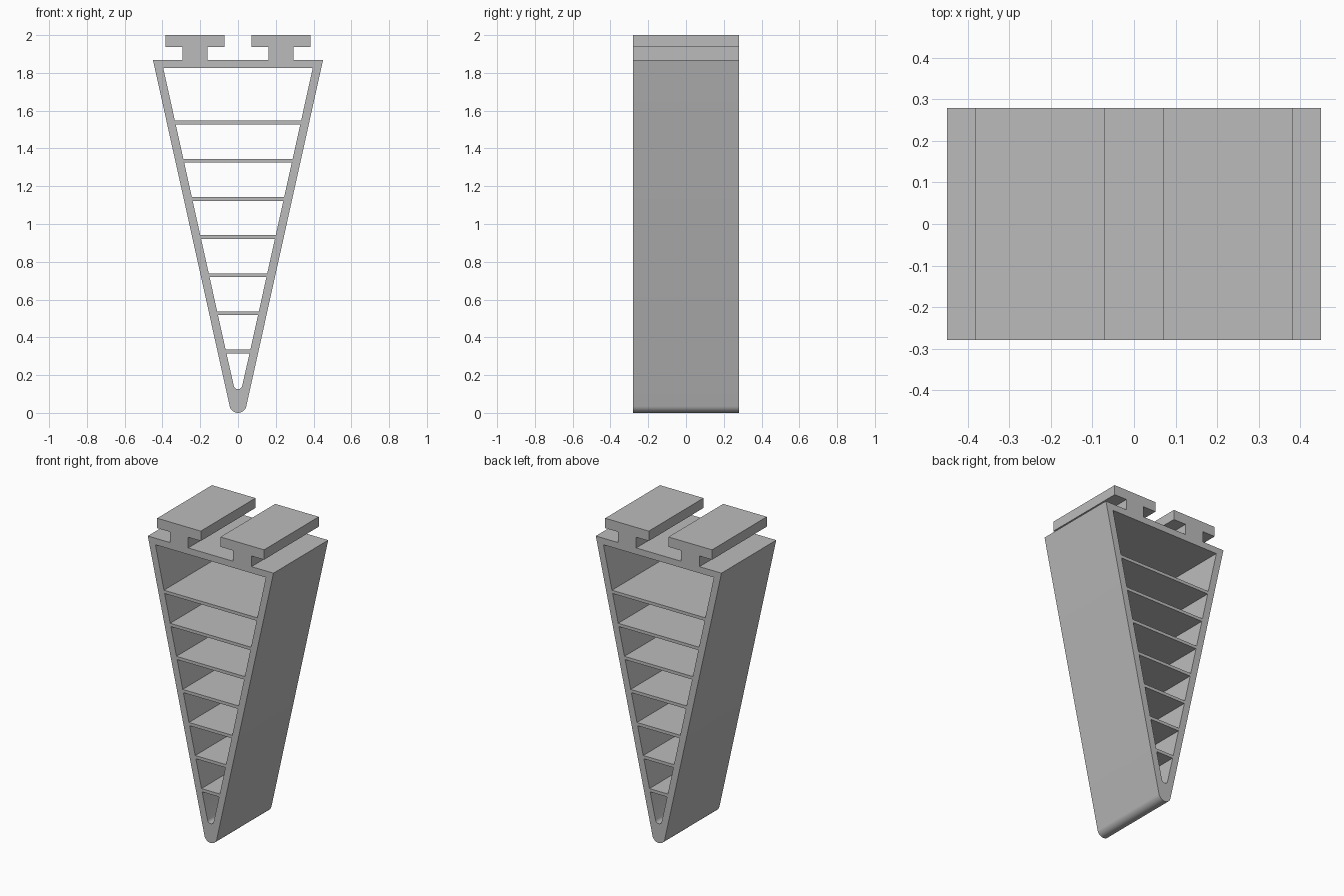
import bpy, bmesh, math
from mathutils import Vector

cube = bpy.data.objects.get("Cube")
if cube:
    bpy.data.objects.remove(cube, do_unlink=True)

HALF_DEPTH = 0.28
SHOULDER_Z, SHOULDER_X = 1.867, 0.45     # top corners of the wedge
TIP_R = 0.045                            # rounded lower tip
ANGLE = math.atan(0.2216)                # lean of the side walls
SLOPE = math.tan(ANGLE)
WALL = 0.045                             # horizontal wall thickness
RIB, PITCH, RIBS = 0.02, 0.202, 7
RAIL_X, CAP_HALF, STEM_HALF, CAP_Z = 0.2265, 0.156, 0.066, 1.936


def inner_x(z):
    return SHOULDER_X - WALL - (SHOULDER_Z - z) * SLOPE


def arc(radius, centre_z, steps=16):
    """Lower arc tangent to both walls, from left to right."""
    start, end = math.pi + ANGLE, 2 * math.pi - ANGLE
    angles = [start + (end - start) * i / steps for i in range(steps + 1)]
    return [(radius * math.cos(a), centre_z + radius * math.sin(a)) for a in angles]


def rail(cx):
    """T-shaped rail outline, from its right foot to its left foot."""
    right = [(STEM_HALF, SHOULDER_Z), (STEM_HALF, CAP_Z), (CAP_HALF, CAP_Z), (CAP_HALF, 2.0)]
    left = [(-x, z) for x, z in reversed(right)]
    return [(cx + x, z) for x, z in right + left]


# Outer outline: tip, shoulders and the two rails
outline = arc(TIP_R, TIP_R) + [(SHOULDER_X, SHOULDER_Z)]
outline += rail(RAIL_X) + rail(-RAIL_X) + [(-SHOULDER_X, SHOULDER_Z)]
loops = [outline]

# Openings between the ribs, from the top down
top = 1.825
for i in range(RIBS):
    low = 1.547 - i * PITCH
    loops.append([(-inner_x(low), low), (inner_x(low), low),
                  (inner_x(top), top), (-inner_x(top), top)])
    top = low - RIB

# Lowest opening with a rounded bottom
r = 0.0225
cz = 0.125 + r
loops.append(arc(r, cz, 10) + [(inner_x(top), top), (-inner_x(top), top)])

# Fill the profile and extrude it through the depth
bm = bmesh.new()
edges = []
for loop in loops:
    verts = [bm.verts.new((x, -HALF_DEPTH, z)) for x, z in loop]
    edges += [bm.edges.new((v, verts[(i + 1) % len(verts)])) for i, v in enumerate(verts)]
bmesh.ops.triangle_fill(bm, edges=edges, use_beauty=True, use_dissolve=False)
result = bmesh.ops.extrude_face_region(bm, geom=bm.faces[:])
moved = [g for g in result["geom"] if isinstance(g, bmesh.types.BMVert)]
bmesh.ops.translate(bm, verts=moved, vec=Vector((0, 2 * HALF_DEPTH, 0)))
bmesh.ops.recalc_face_normals(bm, faces=bm.faces[:])

mesh = bpy.data.meshes.new("ribbed_wedge")
bm.to_mesh(mesh)
bm.free()
wedge = bpy.data.objects.new("ribbed_wedge", mesh)
bpy.context.collection.objects.link(wedge)

# Plain grey
grey = bpy.data.materials.new("grey")
grey.use_nodes = True
colour = (0.5, 0.5, 0.5, 1)
grey.diffuse_color = colour
grey.node_tree.nodes["Principled BSDF"].inputs["Base Color"].default_value = colour
mesh.materials.append(grey)

bpy.ops.object.select_all(action='DESELECT')
wedge.select_set(True)
bpy.context.view_layer.objects.active = wedge
bpy.ops.object.shade_smooth_by_angle(angle=math.radians(30))
